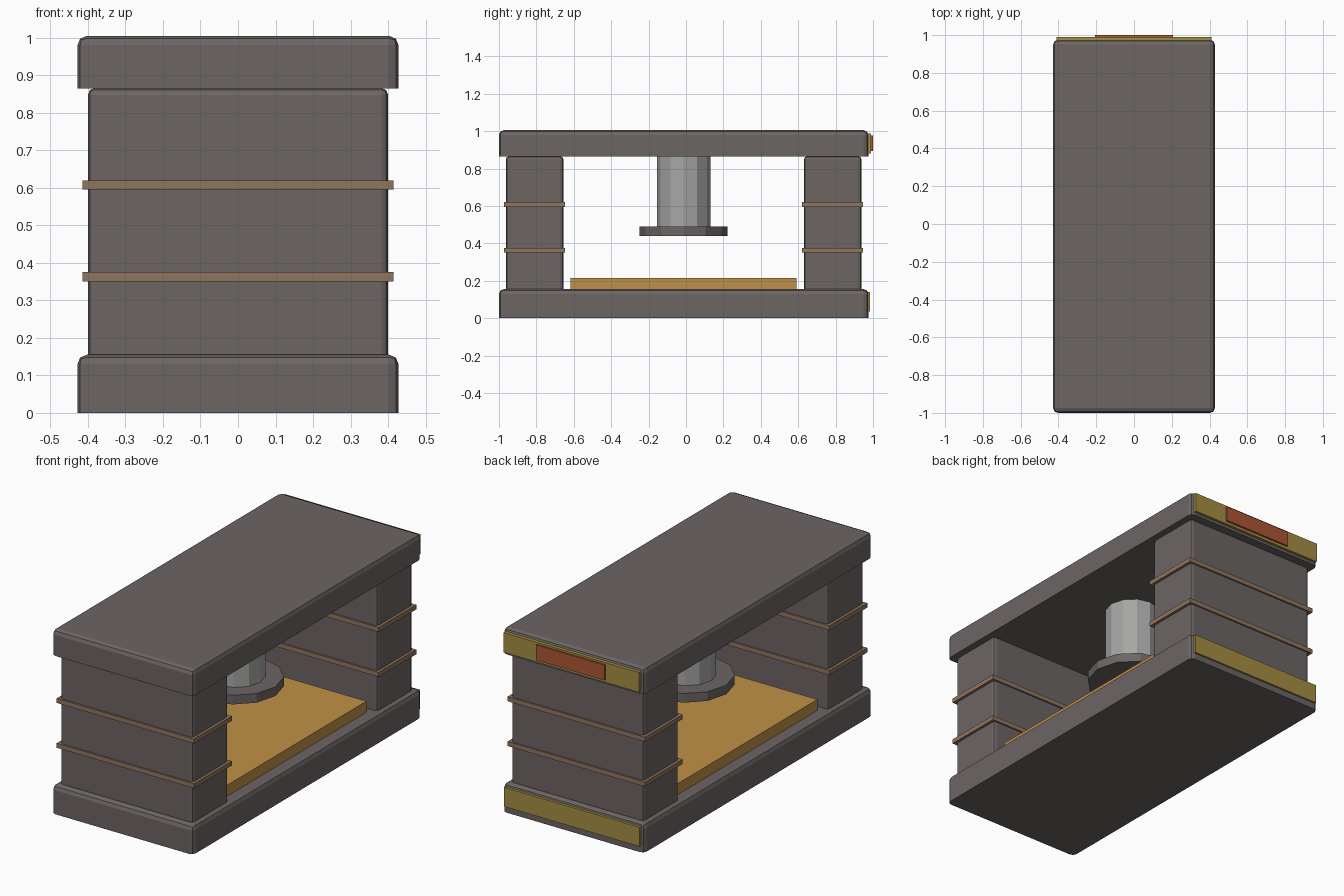
import bpy, bmesh, math

if "Cube" in bpy.data.objects:
    bpy.data.objects.remove(bpy.data.objects["Cube"])


def material(name, r, g, b):
    m = bpy.data.materials.new(name)
    m.diffuse_color = (r, g, b, 1)
    m.use_nodes = True
    m.node_tree.nodes["Principled BSDF"].inputs["Base Color"].default_value = m.diffuse_color
    return m


STONE = material("dark_stone", 0.150, 0.130, 0.127)
STEEL = material("light_steel", 0.38, 0.385, 0.375)
BROWN = material("brown_band", 0.28, 0.18, 0.112)
AMBER = material("amber_wood", 0.53, 0.28, 0.063)
GOLD = material("dull_gold", 0.37, 0.27, 0.055)
RED = material("rust_red", 0.41, 0.093, 0.035)
CY = -0.0125  # middle of the frame along y


def finish(name, bm, mat):
    me = bpy.data.meshes.new(name)
    bm.to_mesh(me)
    bm.free()
    me.materials.append(mat)
    ob = bpy.data.objects.new(name, me)
    bpy.context.collection.objects.link(ob)
    return ob


def box(name, x, y0, y1, z0, z1, mat, bevel=0):
    """Box spanning -x..x; the bevel leaves the bottom edges sharp."""
    bm = bmesh.new()
    bmesh.ops.create_cube(bm, size=1)
    for v in bm.verts:
        v.co = (v.co.x * 2 * x,
                y0 + (v.co.y + 0.5) * (y1 - y0),
                z0 + (v.co.z + 0.5) * (z1 - z0))
    if bevel:
        edges = [e for e in bm.edges if max(v.co.z for v in e.verts) > z0 + 0.001]
        bmesh.ops.bevel(bm, geom=edges, offset=bevel, segments=2,
                        profile=0.5, affect='EDGES', clamp_overlap=True)
    return finish(name, bm, mat)


def cylinder(name, r, z0, z1, mat, sides=12):
    bm = bmesh.new()
    bmesh.ops.create_cone(bm, cap_ends=True, segments=sides,
                          radius1=r, radius2=r, depth=z1 - z0)
    bmesh.ops.translate(bm, verts=bm.verts, vec=(0, CY, (z0 + z1) / 2))
    return finish(name, bm, mat)


# Base and top slabs
box("base_slab", 0.428, -1.0, 0.975, 0.0, 0.155, STONE, 0.025)
box("top_slab", 0.428, -1.0, 0.975, 0.865, 1.005, STONE, 0.025)

# End columns with two bands each
for side, y in (("front", CY - 0.797), ("back", CY + 0.797)):
    box(side + "_column", 0.40, y - 0.154, y + 0.154, 0.15, 0.866, STONE, 0.018)
    for level, z in (("lower", 0.3625), ("upper", 0.6075)):
        box(f"{side}_{level}_band", 0.415, y - 0.163, y + 0.163,
            z - 0.0125, z + 0.0125, BROWN)

# Press ram and work bed
cylinder("ram_rod", 0.143, 0.485, 0.87, STEEL)
cylinder("ram_plate", 0.235, 0.44, 0.49, STONE)
box("work_bed", 0.362, CY - 0.604, CY + 0.604, 0.15, 0.215, AMBER)

# Back trim plates
box("lower_trim", 0.41, 0.97, 0.985, 0.035, 0.14, GOLD)
box("upper_trim", 0.41, 0.97, 0.99, 0.88, 0.988, GOLD)
box("red_panel", 0.207, 0.985, 1.0, 0.895, 0.978, RED)
